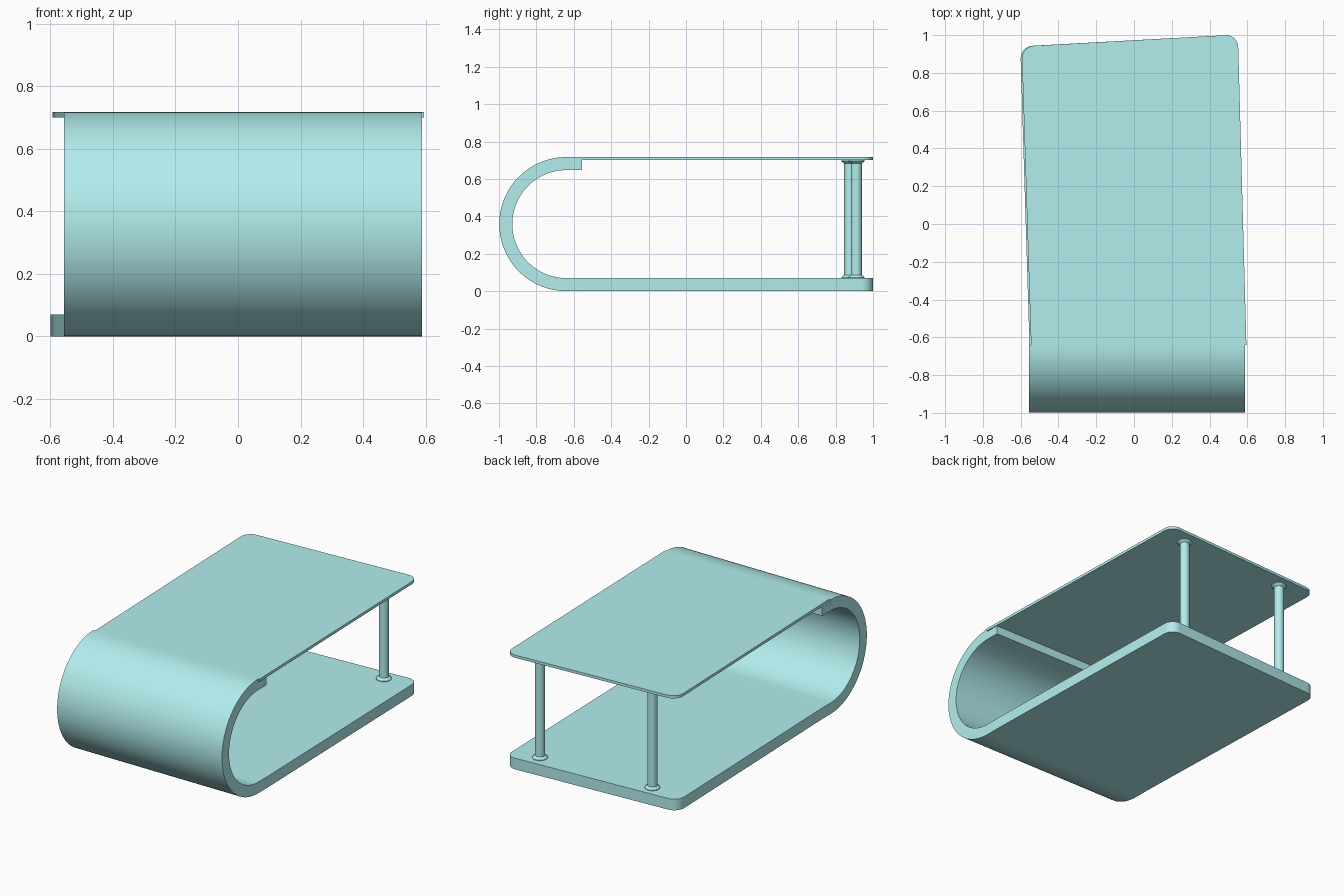
import bpy, bmesh
from math import pi, sin, cos
from mathutils import Vector

if "Cube" in bpy.data.objects:
    bpy.data.objects.remove(bpy.data.objects["Cube"])

mat = bpy.data.materials.new("pale_cyan")
mat.diffuse_color = (0.45, 0.85, 0.85, 1)
mat.use_nodes = True
mat.node_tree.nodes["Principled BSDF"].inputs["Base Color"].default_value = mat.diffuse_color


def finish(name, bm):
    bmesh.ops.recalc_face_normals(bm, faces=bm.faces[:])
    me = bpy.data.meshes.new(name)
    bm.to_mesh(me)
    bm.free()
    ob = bpy.data.objects.new(name, me)
    bpy.context.collection.objects.link(ob)
    me.materials.append(mat)
    bpy.context.view_layer.objects.active = ob
    ob.select_set(True)
    bpy.ops.object.shade_smooth_by_angle(angle=pi / 6)
    ob.select_set(False)
    return ob


def prism(name, points, offset):
    """Extrude a closed 3D outline along an offset."""
    bm = bmesh.new()
    face = bm.faces.new([bm.verts.new(p) for p in points])
    ext = bmesh.ops.extrude_face_region(bm, geom=[face], use_keep_orig=True)
    verts = [g for g in ext["geom"] if isinstance(g, bmesh.types.BMVert)]
    bmesh.ops.translate(bm, vec=offset, verts=verts)
    return finish(name, bm)


def round_corner(prev, corner, nxt, d, n=10):
    """Points of a fillet starting d before the corner."""
    c = Vector(corner)
    u = (Vector(prev) - c).normalized()
    v = (Vector(nxt) - c).normalized()
    return [c + (u * (1 - sin(t)) + v * (1 - cos(t))) * d
            for t in [pi / 2 * i / n for i in range(n + 1)]]


def plate(name, fl, fr, br, bl, z, thick):
    """Flat board with square front and rounded back corners."""
    pts = [Vector(fl), Vector(fr)]
    pts += round_corner(fr, br, bl, 0.065) + round_corner(br, bl, fl, 0.065)
    return prism(name, [(p.x, p.y, z) for p in pts], (0, 0, thick))


# Curved C-shaped front, with a step cut at the top to seat the top board
R, r, cy, end, step = 0.3585, 0.2885, -0.64, -0.555, 0.70
N = 64
angles = [pi / 2 + pi * i / N for i in range(N + 1)]
profile = [(end, step), (cy, step)]
profile += [(cy + R * cos(a), R + R * sin(a)) for a in angles]
profile += [(end, 0), (end, R - r)]
profile += [(cy + r * cos(a), R + r * sin(a)) for a in reversed(angles)]
profile += [(end, R + r)]
prism("curved_front", [(-0.556, y, z) for y, z in profile], (1.144, 0, 0))

# Slightly skewed boards
plate("top_board", (-0.545, cy), (0.595, cy), (0.55, 1.003), (-0.595, 0.94), step, 0.017)
plate("bottom_board", (-0.556, end), (0.588, end), (0.55, 1.003), (-0.602, 0.94), 0, 0.07)

# Two support posts with flared ends
half = [(0.044, 0.07), (0.044, 0.074), (0.040, 0.079), (0.029, 0.087)]
post = half + [(q, 0.77 - z) for q, z in reversed(half)]
S = 32
for name, x, y in (("right_post", 0.375, 0.911), ("left_post", -0.38, 0.875)):
    bm = bmesh.new()
    rings = [[bm.verts.new((x + q * cos(2 * pi * i / S), y + q * sin(2 * pi * i / S), z))
              for i in range(S)] for q, z in post]
    for a, b in zip(rings, rings[1:]):
        for i in range(S):
            j = (i + 1) % S
            bm.faces.new((a[i], a[j], b[j], b[i]))
    bm.faces.new(rings[0])
    bm.faces.new(rings[-1])
    finish(name, bm)
